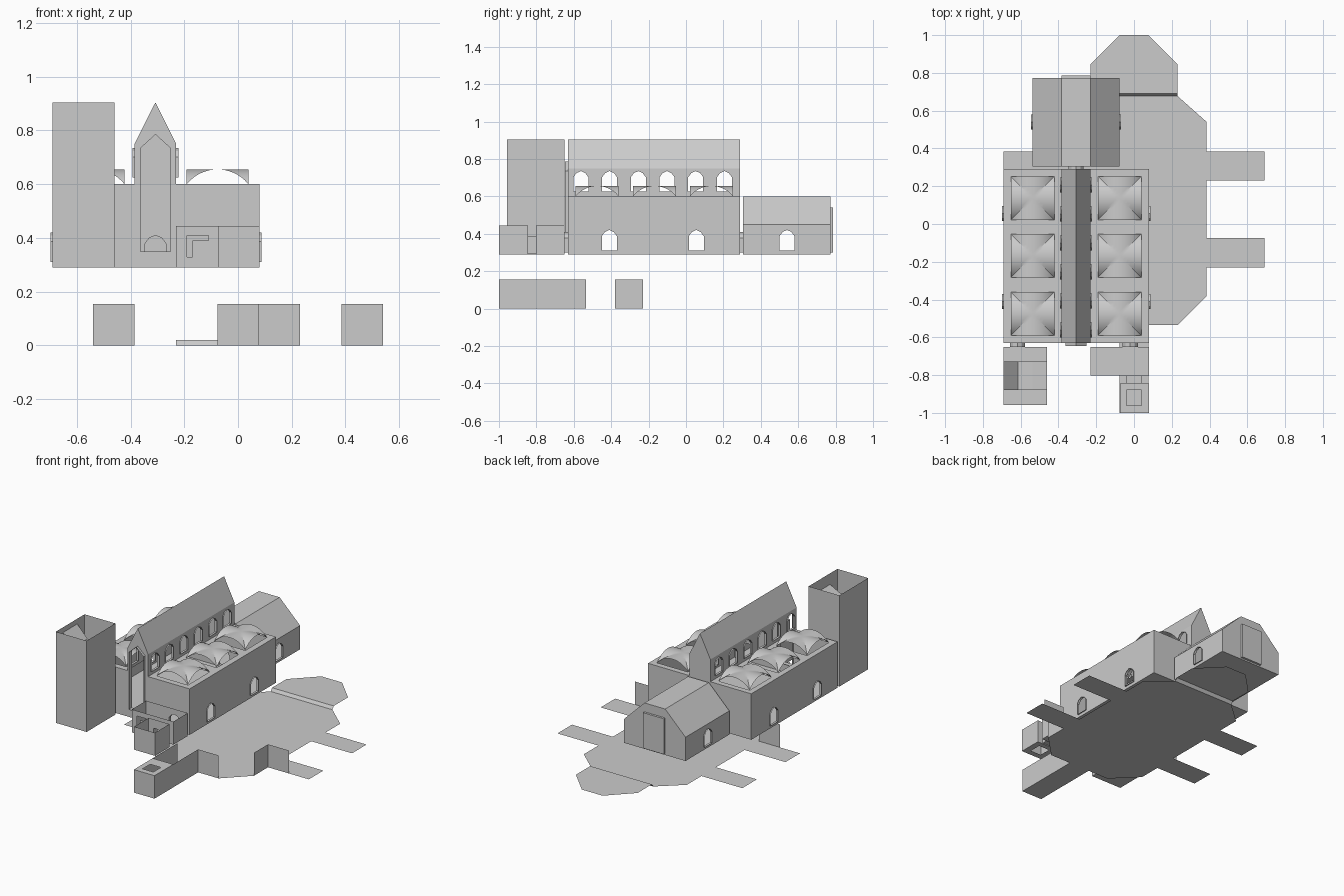
import bpy, bmesh, math

if "Cube" in bpy.data.objects:
    bpy.data.objects.remove(bpy.data.objects["Cube"])

# Planes: map 2D (u, v) to 3D
def X(x): return lambda u, v: (x, u, v)
def Y(y): return lambda u, v: (u, y, v)
def Z(z): return lambda u, v: (u, v, z)

def rect(u0, u1, v0, v1):
    return [(u0, v0), (u1, v0), (u1, v1), (u0, v1)]

def arch(c, b, w=0.04, h=0.11):
    # low-poly pointed arch outline
    return [(c - w, b), (c + w, b), (c + w, b + h * .7), (c + w * .6, b + h * .9),
            (c, b + h), (c - w * .6, b + h * .9), (c - w, b + h * .7)]

class Part:
    def __init__(self, name):
        self.name, self.bm = name, bmesh.new()

    def sheet(self, place, outline, *holes):
        # flat sheet, optionally pierced
        if not holes:
            self.bm.faces.new([self.bm.verts.new(place(*p)) for p in outline])
            return
        edges = []
        for loop in (outline,) + holes:
            vs = [self.bm.verts.new(place(*p)) for p in loop]
            edges += [self.bm.edges.new((vs[i - 1], vs[i])) for i in range(len(vs))]
        bmesh.ops.triangle_fill(self.bm, edges=edges, use_beauty=True)

    def tube(self, a, b, loop, closed=True):
        # strip of walls between two parallel planes
        va = [self.bm.verts.new(a(*p)) for p in loop]
        vb = [self.bm.verts.new(b(*p)) for p in loop]
        for i in range(0 if closed else 1, len(loop)):
            self.bm.faces.new((va[i - 1], va[i], vb[i], vb[i - 1]))

    def done(self, smooth=False):
        bmesh.ops.remove_doubles(self.bm, verts=self.bm.verts, dist=1e-5)
        bmesh.ops.recalc_face_normals(self.bm, faces=self.bm.faces)
        me = bpy.data.meshes.new(self.name)
        self.bm.to_mesh(me)
        self.bm.free()
        ob = bpy.data.objects.new(self.name, me)
        bpy.context.collection.objects.link(ob)
        if smooth:
            bpy.ops.object.select_all(action='DESELECT')
            bpy.context.view_layer.objects.active = ob
            ob.select_set(True)
            bpy.ops.object.shade_smooth_by_angle(angle=math.radians(25))

F, T = 0.29, 0.60          # upper floor, aisle roof
XL, XR = -0.69, 0.08       # hall sides
NL, NR, NC = -0.385, -0.23, -0.307   # nave sides and ridge
YF, YB = -0.63, 0.29       # hall front and back
EAVE, RIDGE = 0.75, 0.905

# Crypt floor with side arms, raised apse floor
half = [(.077, -1), (.077, -.535), (.23, -.535), (.385, -.38), (.385, -.23), (.69, -.23),
        (.69, -.075), (.385, -.075), (.385, .23), (.69, .23), (.69, .385), (.385, .385),
        (.385, .54), (.23, .678)]
mirror = lambda pts: pts + [(-x, y) for x, y in reversed(pts)]
p = Part("crypt_floor")
p.sheet(Z(0), mirror(half))
p.sheet(Z(.02), mirror([(.23, .692), (.23, .845), (.077, 1)]))
p.tube(X(-.23), X(.23), [(.678, 0), (.692, .02)], closed=False)
p.done()

# Crypt wall fragments and the entry passage with its shaft opening
p = Part("crypt_walls")
for s in (-1, 1):
    p.tube(Z(0), Z(.155), [(s * .385, -.38), (s * .385, -.23), (s * .54, -.23)], closed=False)
p.tube(Z(0), Z(.155), [(-.077, -.535), (-.077, -1), (.077, -1), (.077, -.535), (.23, -.535)], closed=False)
p.sheet(Z(.155), rect(-.077, .077, -1, -.8), rect(-.04, .04, -.96, -.88))
p.done()

# Hall: aisle side walls, front and back gables, floor
side_y, clere_y = (-.41, .055), [-.562 + .1535 * i for i in range(6)]
gable = [(XL, F), (XR, F), (XR, T), (NR, T), (NR, EAVE), (NC, RIDGE), (NL, EAVE), (NL, T), (XL, T)]
tall = [(-.362, .35), (-.252, .35), (-.252, .735), (NC, .785), (-.362, .735)]
tower_door, porch_door, choir_door = arch(-.617, .3), arch(-.02, .3), arch(NC, .3)
p = Part("hall_walls")
for x in (XL, XR):
    p.sheet(X(x), rect(YF, YB, F, T), *[arch(y, .31) for y in side_y])
p.sheet(Y(YF), gable, tall, tower_door, porch_door)
p.sheet(Y(YB), gable, choir_door)
p.sheet(Z(F), rect(XL, XR, YF, YB))
p.done()

# Nave: clerestory walls and steep roof
p = Part("nave_upper")
for x in (NL, NR):
    p.sheet(X(x), rect(YF, YB, T, EAVE), *[arch(y, .625) for y in clere_y])
p.tube(Y(YF), Y(YB), [(NL, EAVE), (NC, RIDGE), (NR, EAVE)], closed=False)
p.done()

# Aisle ceilings with openings for the vaults
vault_y = (-.475, -.168, .137)
H = 0.115
aisles = ((XL, NL, -.537), (NR, XR, -.076))
p = Part("aisle_ceilings")
for a, b, c in aisles:
    p.sheet(Z(T), rect(a, b, YF, YB), *[rect(c - H, c + H, y - H, y + H) for y in vault_y])
p.done()

# Groin vaults
rise, n = .055, 16
R = (H * H + rise * rise) / (2 * rise)
arc = lambda t: math.sqrt(max(0, R * R - t * t)) - (R - rise)
p = Part("groin_vaults")
for _, _, c in aisles:
    for cy in vault_y:
        ts = [H * (2 * i / n - 1) for i in range(n + 1)]
        g = [[p.bm.verts.new((c + u, cy + v, T + max(arc(u), arc(v)))) for v in ts] for u in ts]
        for i in range(n):
            for j in range(n):
                q = [g[i][j], g[i + 1][j], g[i + 1][j + 1], g[i][j + 1]]
                if i == j:       # keep both diagonal valleys crisp
                    p.bm.faces.new((q[0], q[1], q[2]))
                    p.bm.faces.new((q[0], q[2], q[3]))
                elif i + j == n - 1:
                    p.bm.faces.new((q[0], q[1], q[3]))
                    p.bm.faces.new((q[1], q[2], q[3]))
                else:
                    p.bm.faces.new(q)
p.done(smooth=True)

# Choir with half-octagon section, and rear panel
CL, CR, CF, CB = -.537, -.077, .305, .772
oct_ = [(CL, .45), (NL, T), (NR, T), (CR, .45)]
section = [(CL, F)] + oct_ + [(CR, F)]
p = Part("choir")
p.tube(Y(CF), Y(CB), oct_, closed=False)
for x in (CL, CR):
    p.sheet(X(x), rect(CF, CB, F, .45), arch(.54, .31))
p.sheet(Y(CF), section, choir_door)
p.sheet(Y(CB), section)
p.sheet(Z(F), rect(CL, CR, CF, CB))
p.done()
p = Part("choir_rear_panel")
panel = rect(NL, NR, .3, .54)
p.tube(Y(CB), Y(.787), panel)
p.sheet(Y(.787), panel)
p.done()

# Window reveals and short door passages
p = Part("window_reveals")
for xs, ys, z in (((XL, XR), side_y, .31), ((NL, NR), clere_y, .625), ((CL, CR), (.54,), .31)):
    for x in xs:
        for y in ys:
            p.tube(X(x - .008), X(x + .008), arch(y, z))
p.tube(Y(-.647), Y(-.615), tall)
p.done()
p = Part("door_passages")
for y0, y1, loop in ((-.65, YF, tower_door), (-.65, YF, porch_door), (YB, CF, choir_door)):
    p.tube(Y(y0), Y(y1), loop)
p.tube(Y(-.845), Y(-.803), rect(-.04, .04, F + .005, .385))
p.done()

# Tower: open-topped shaft, inner ramps and landing
TR, TF, TB = -.46, -.957, -.65
p = Part("tower")
for y in (TF, TB):
    p.sheet(Y(y), rect(XL, TR, F, RIDGE), *([tower_door] if y == TB else []))
for x in (XL, TR):
    p.sheet(X(x), rect(TF, TB, F, RIDGE))
p.sheet(Z(F), rect(XL, TR, TF, TB))
p.done()
p = Part("tower_ramps")
p.tube(Y(-.88), Y(-.728), [(XL, .87), (-.613, .79), (-.537, .79), (TR, .83)], closed=False)
p.done()

# Porch: open-topped room and shaft room
notch = [(-.19, .33), (-.17, .33), (-.17, .39), (-.11, .39), (-.11, .41), (-.19, .41)]
link = rect(-.04, .04, F + .005, .385)
p = Part("porch")
p.sheet(Y(-.803), rect(-.23, XR, F, .445), notch, link)
p.sheet(Y(-.65), rect(-.23, XR, F, .445), porch_door)
for x in (-.23, XR):
    p.sheet(X(x), rect(-.803, -.65, F, .445))
p.sheet(Z(F), rect(-.23, XR, -.803, -.65))
p.done()
p = Part("shaft_room")
p.sheet(Y(-1), rect(-.075, XR, F, .445))
p.sheet(Y(-.845), rect(-.075, XR, F, .445), link)
for x in (-.075, XR):
    p.sheet(X(x), rect(-1, -.845, F, .445))
p.sheet(Z(F), rect(-.075, XR, -1, -.845), rect(-.04, .04, -.96, -.88))
p.done()
